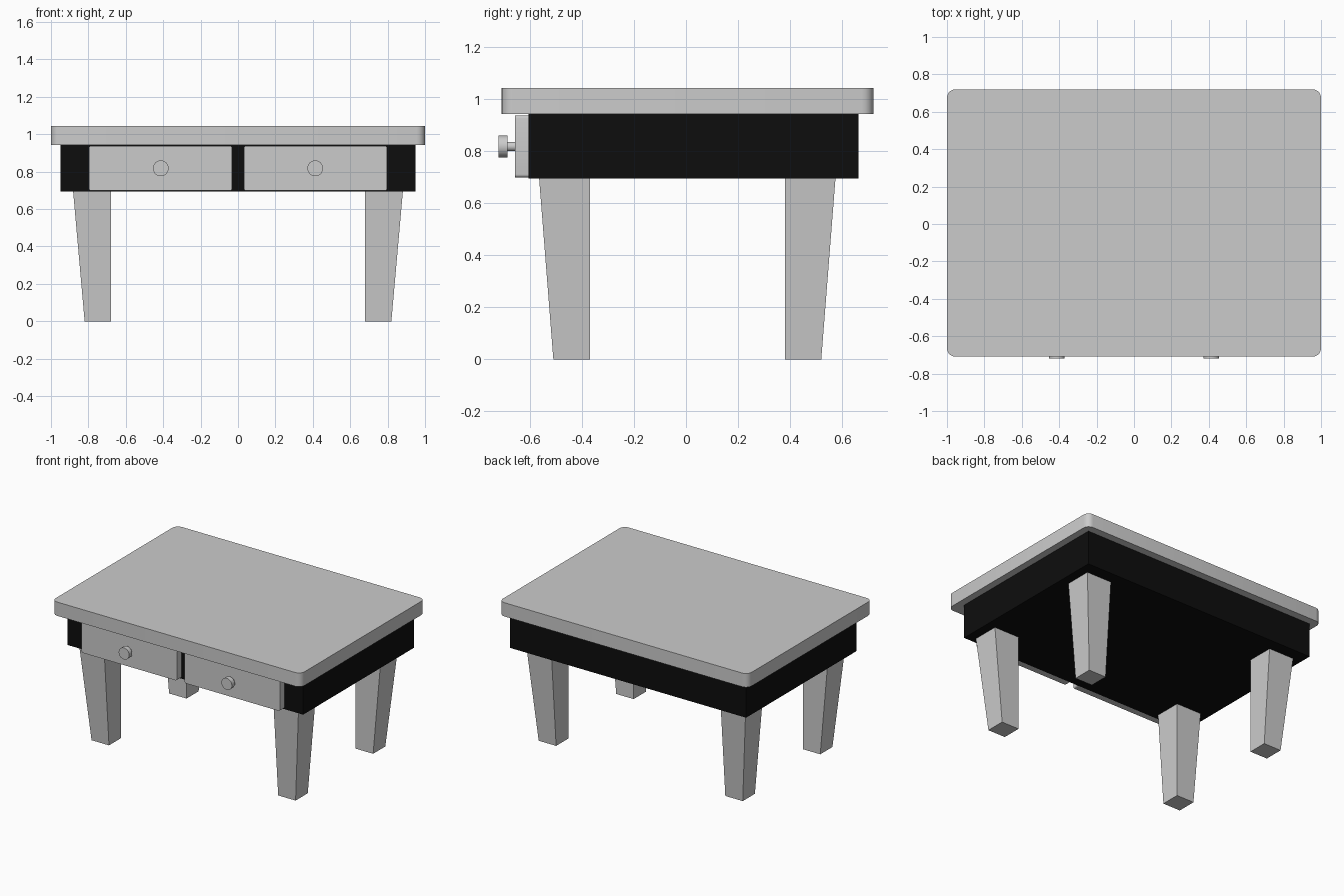
import bpy, bmesh, math
from mathutils import Matrix, Vector

if "Cube" in bpy.data.objects:
    bpy.data.objects.remove(bpy.data.objects["Cube"])

black = bpy.data.materials.new("black_paint")
black.diffuse_color = (0.004, 0.004, 0.004, 1)
black.use_nodes = True
black.node_tree.nodes["Principled BSDF"].inputs["Base Color"].default_value = black.diffuse_color


def finish(bm, name, mat=None, smooth=False):
    bmesh.ops.recalc_face_normals(bm, faces=bm.faces)
    me = bpy.data.meshes.new(name)
    bm.to_mesh(me)
    bm.free()
    ob = bpy.data.objects.new(name, me)
    bpy.context.collection.objects.link(ob)
    if mat:
        me.materials.append(mat)
    if smooth:
        bpy.ops.object.select_all(action='DESELECT')
        ob.select_set(True)
        bpy.context.view_layer.objects.active = ob
        bpy.ops.object.shade_smooth_by_angle(angle=math.radians(35))
    return ob


def box(name, lo, hi, mat=None, axis=None, radius=0, segments=4):
    """Box between two corners; edges along one axis may be rounded."""
    lo, hi = Vector(lo), Vector(hi)
    bm = bmesh.new()
    bmesh.ops.create_cube(bm, size=1)
    for v in bm.verts:
        v.co = (lo + hi) / 2 + v.co * (hi - lo)
    if axis is not None:
        edges = [e for e in bm.edges
                 if abs(e.verts[0].co[axis] - e.verts[1].co[axis]) > 1e-5]
        bmesh.ops.bevel(bm, geom=edges, offset=radius, segments=segments,
                        profile=0.5, affect='EDGES')
    return finish(bm, name, mat, smooth=axis is not None)


def knob(name, x, z):
    """Thin stem with a round head, spun about the y axis."""
    bm = bmesh.new()
    for r, y0, y1 in ((0.018, -0.69, -0.65), (0.042, -0.72, -0.686)):
        turn = Matrix.Translation((x, (y0 + y1) / 2, z)) @ Matrix.Rotation(math.pi / 2, 4, 'X')
        bmesh.ops.create_cone(bm, cap_ends=True, segments=32, radius1=r,
                              radius2=r, depth=y1 - y0, matrix=turn)
    return finish(bm, name, smooth=True)


def leg(name, sx, sy):
    """Tapered leg: inner sides vertical, outer sides sloping in."""
    bm = bmesh.new()
    rings = []
    for z, ox, oy in ((0, 0.82, 0.515), (0.7, 0.882, 0.57)):
        pts = ((0.68, 0.375), (ox, 0.375), (ox, oy), (0.68, oy))
        rings.append([bm.verts.new((sx * px, 0.005 + sy * py, z)) for px, py in pts])
    low, high = rings
    bm.faces.new(low)
    bm.faces.new(high)
    for i in range(4):
        j = (i + 1) % 4
        bm.faces.new((low[i], low[j], high[j], high[i]))
    return finish(bm, name)


# Table top and black frame
box("table_top", (-1, -0.709, 0.943), (1, 0.72, 1.043), axis=2, radius=0.045, segments=5)
box("frame", (-0.948, -0.606, 0.695), (0.948, 0.664, 0.943), black)

# Drawers, knobs and legs on both sides
for side, s in (("left", -1), ("right", 1)):
    x0, x1 = sorted((s * 0.031, s * 0.797))
    box(side + "_drawer", (x0, -0.657, 0.699), (x1, -0.606, 0.938), axis=1, radius=0.012)
    knob(side + "_drawer_knob", s * 0.413, 0.818)
    leg("front_" + side + "_leg", s, -1)
    leg("back_" + side + "_leg", s, 1)
